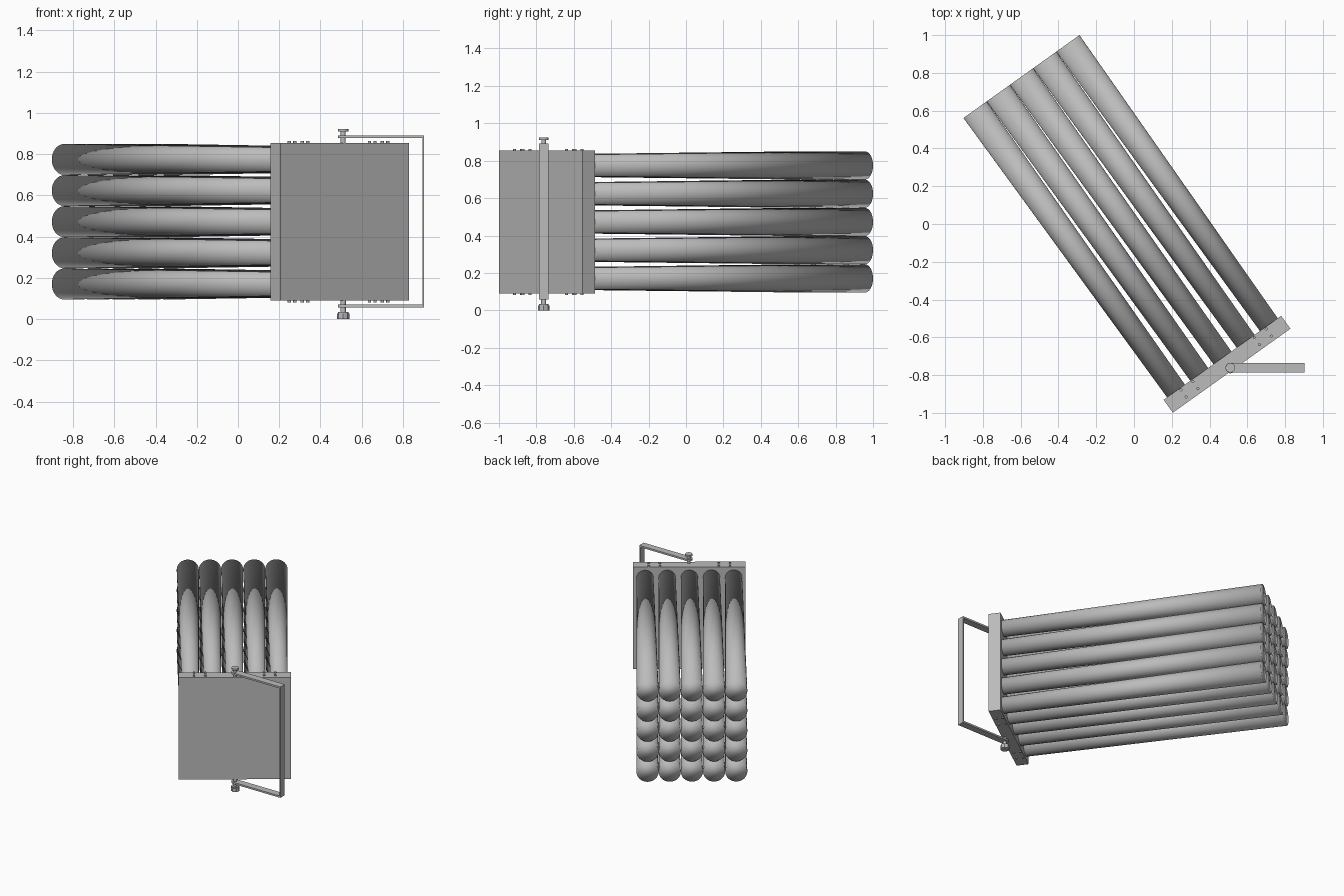
import bpy
import bmesh
from math import cos, sin, pi, radians
from mathutils import Matrix, Vector

default_cube = bpy.data.objects.get("Cube")
if default_cube:
    bpy.data.objects.remove(default_cube, do_unlink=True)

grey = bpy.data.materials.new("plain_grey")
grey.use_nodes = True
grey.diffuse_color = (0.5, 0.5, 0.5, 1)
for node in grey.node_tree.nodes:
    if node.type == 'BSDF_PRINCIPLED':
        node.inputs["Base Color"].default_value = grey.diffuse_color

# The head is turned on its pivot; its local -y is the front of the panel
CENTRE_Z = 0.4725
HEAD = Matrix.Translation((0.4925, -0.7425, CENTRE_Z)) @ Matrix.Rotation(radians(35.55), 4, 'Z')
WORLD = Matrix.Identity(4)
SIZE, DEPTH = 0.765, 0.084
PIVOT = Vector((0.51, -0.761, 0))


def finish(name, bm, matrix=WORLD, smooth=None):
    mesh = bpy.data.meshes.new(name)
    bmesh.ops.recalc_face_normals(bm, faces=bm.faces)
    bm.to_mesh(mesh)
    bm.free()
    mesh.materials.append(grey)
    obj = bpy.data.objects.new(name, mesh)
    bpy.context.collection.objects.link(obj)
    obj.matrix_world = matrix
    if smooth == "all":
        mesh.shade_smooth()
    elif smooth == "edges":
        bpy.ops.object.select_all(action='DESELECT')
        obj.select_set(True)
        bpy.context.view_layer.objects.active = obj
        bpy.ops.object.shade_smooth_by_angle(angle=radians(35))
    return obj


def box(name, centre, size, matrix=WORLD):
    bm = bmesh.new()
    bmesh.ops.create_cube(bm, size=1, matrix=Matrix.Translation(centre) @ Matrix.Diagonal((*size, 1)))
    return finish(name, bm, matrix)


def add_cone(bm, centre, r1, r2, depth, sides, turn=Matrix.Identity(4)):
    bmesh.ops.create_cone(bm, cap_ends=True, segments=sides, radius1=r1, radius2=r2,
                          depth=depth, matrix=Matrix.Translation(centre) @ turn)


# Square panel
box("panel", (0, 0, 0), (SIZE, DEPTH, SIZE), HEAD)

# Five by five grid of flaring beams behind the panel
LENGTH, STEP = 1.83, 0.151
back = Matrix.Rotation(radians(-90), 4, 'X')
for row in range(5):
    for col in range(5):
        bm = bmesh.new()
        spot = ((col - 2) * STEP, DEPTH / 2 + LENGTH / 2, (row - 2) * STEP)
        add_cone(bm, spot, 0.058, STEP / 2, LENGTH, 32, back)
        finish(f"beam_{row + 1}_{col + 1}", bm, HEAD, "all")

# Screw heads in groups of four on the upper and lower edges
for label, side in (("upper", 1), ("lower", -1)):
    bm = bmesh.new()
    for x in (-0.277, -0.2, 0.2, 0.277):
        for y in (-0.015, 0.031):
            add_cone(bm, (x, y, side * (SIZE / 2 + 0.002)), 0.008, 0.008, 0.012, 12)
    finish(label + "_screws", bm, HEAD, "edges")

# Yoke: two round-ended arms joined by an upright
HALF, END_X, THICK = 0.026, 0.903, 0.013
for label, z in (("upper", 0.885), ("lower", 0.064)):
    bm = bmesh.new()
    outline = [(END_X, PIVOT.y - HALF), (END_X, PIVOT.y + HALF)]
    outline += [(PIVOT.x + HALF * cos(pi / 2 + pi * i / 12),
                 PIVOT.y + HALF * sin(pi / 2 + pi * i / 12)) for i in range(13)]
    face = bm.faces.new([bm.verts.new((x, y, z - THICK / 2)) for x, y in outline])
    top = bmesh.ops.extrude_face_region(bm, geom=[face])
    moved = [v for v in top["geom"] if isinstance(v, bmesh.types.BMVert)]
    bmesh.ops.translate(bm, verts=moved, vec=(0, 0, THICK))
    finish(label + "_arm", bm, WORLD, "edges")
box("yoke_upright", (END_X - 0.004, PIVOT.y, 0.4745), (0.008, 2 * HALF, 0.834))


# Pivot bolts and knobs, turned from stacked discs
def stack(name, discs):
    bm = bmesh.new()
    for low, high, radius, sides in discs:
        add_cone(bm, (PIVOT.x, PIVOT.y, (low + high) / 2), radius, radius, high - low, sides)
    finish(name, bm, WORLD, "edges")


stack("upper_bolt", [(0.84, 0.912, 0.012, 24), (0.91, 0.923, 0.025, 24)])
stack("lower_knob", [(0.026, 0.11, 0.013, 24), (0.0, 0.027, 0.031, 8), (0.027, 0.034, 0.026, 24)])
